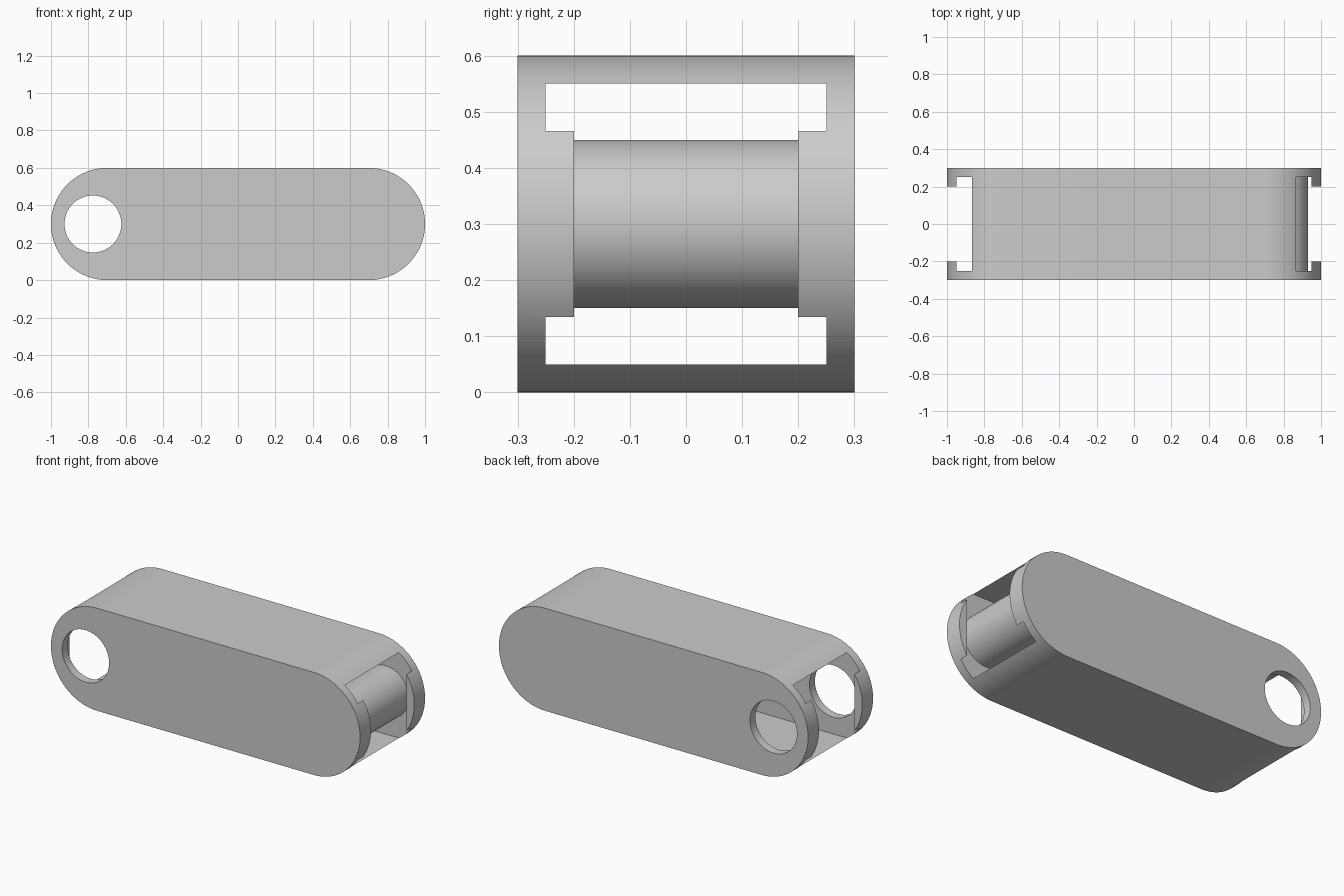
import bpy
import bmesh
from math import pi, sin, cos, radians

if "Cube" in bpy.data.objects:
    bpy.data.objects.remove(bpy.data.objects["Cube"])

MID = 0.3          # height of the link's axis
GREY = (0.6, 0.6, 0.6, 1.0)

metal = bpy.data.materials.new("light grey")
metal.use_nodes = True
metal.diffuse_color = GREY
metal.node_tree.nodes["Principled BSDF"].inputs["Base Color"].default_value = GREY


def extrude_profile(name, points, half_width):
    """Extrude an x-z outline along y, centred on y = 0."""
    bm = bmesh.new()
    face = bm.faces.new([bm.verts.new((x, -half_width, z)) for x, z in points])
    new = bmesh.ops.extrude_face_region(bm, geom=[face])["geom"]
    verts = [v for v in new if isinstance(v, bmesh.types.BMVert)]
    bmesh.ops.translate(bm, verts=verts, vec=(0, 2 * half_width, 0))
    bmesh.ops.recalc_face_normals(bm, faces=bm.faces)
    mesh = bpy.data.meshes.new(name)
    bm.to_mesh(mesh)
    bm.free()
    obj = bpy.data.objects.new(name, mesh)
    bpy.context.collection.objects.link(obj)
    mesh.materials.append(metal)
    return obj


def arc(cx, radius, start, sweep, steps):
    angles = [start + sweep * i / steps for i in range(steps + 1)]
    return [(cx + radius * cos(a), MID + radius * sin(a)) for a in angles]


def circle(cx, radius, steps=96):
    return arc(cx, radius, 0, 2 * pi, steps)[:-1]


def box(half_length, half_height):
    return [(sx * half_length, MID + sz * half_height)
            for sx, sz in ((-1, -1), (1, -1), (1, 1), (-1, 1))]


def activate(obj):
    bpy.ops.object.select_all(action='DESELECT')
    obj.select_set(True)
    bpy.context.view_layer.objects.active = obj


def cut(target, cutter):
    mod = target.modifiers.new("cut", 'BOOLEAN')
    mod.operation = 'DIFFERENCE'
    mod.solver = 'EXACT'
    mod.object = cutter
    activate(target)
    bpy.ops.object.modifier_apply(modifier=mod.name)
    bpy.data.objects.remove(cutter)


# Rounded link shell
outline = arc(0.7, 0.3, -pi / 2, pi, 64) + arc(-0.7, 0.3, pi / 2, pi, 64)
shell = extrude_profile("link_shell", outline, 0.3)

# Hollow inside, narrower end openings, and the socket for the next pin
cut(shell, extrude_profile("cavity_cutter", box(0.95, 0.25), 0.25))
cut(shell, extrude_profile("end_opening_cutter", box(1.1, 0.2), 0.2))
cut(shell, extrude_profile("socket_cutter", circle(-0.776, 0.152), 0.4))

# Hinge pin, ending just inside the side faces
pin = extrude_profile("hinge_pin", circle(0.78, 0.15), 0.299)

for part in (shell, pin):
    activate(part)
    bpy.ops.object.shade_smooth_by_angle(angle=radians(30))
